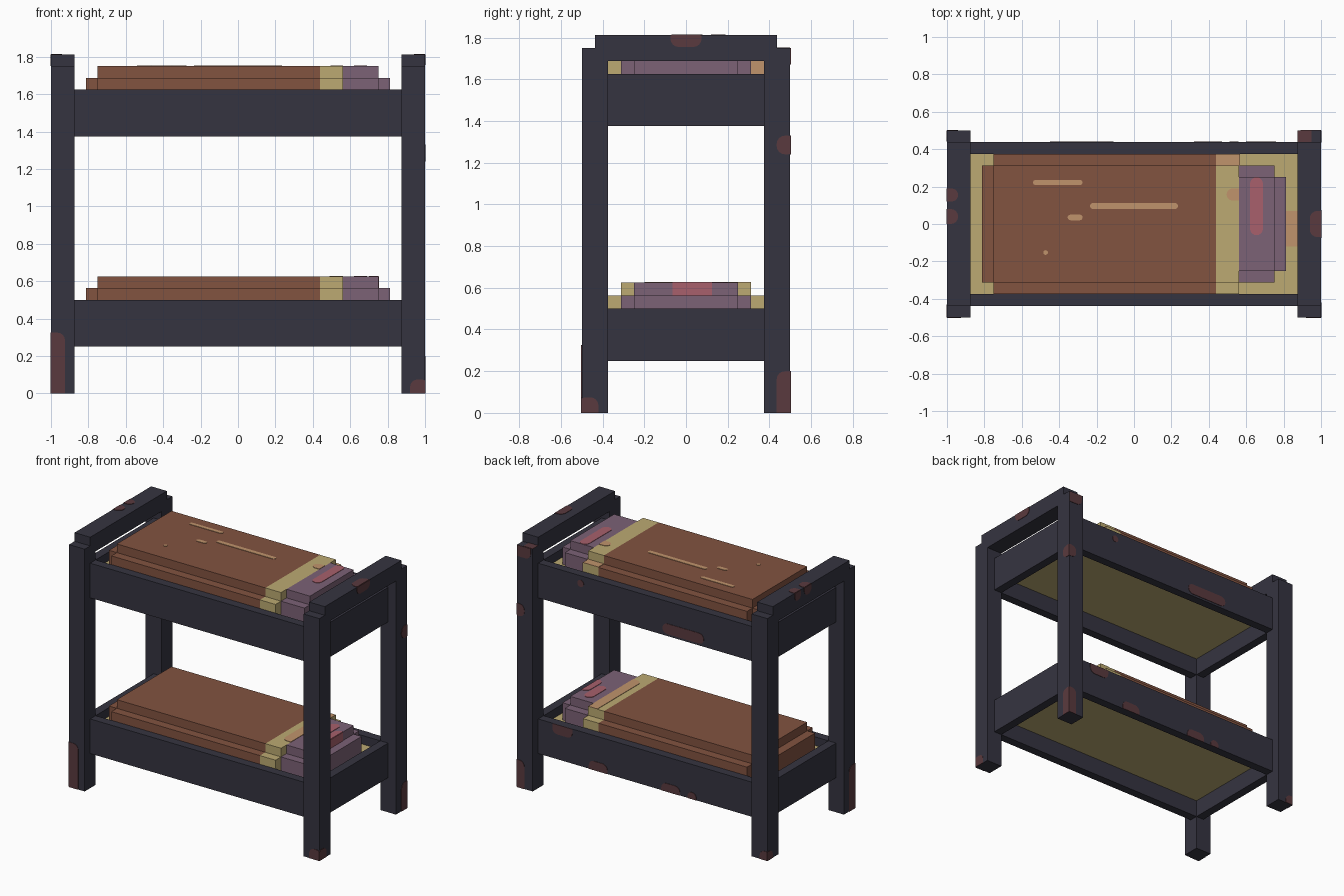
import bpy, bmesh, math

if "Cube" in bpy.data.objects:
    bpy.data.objects.remove(bpy.data.objects["Cube"])

U = 1 / 16  # block size all parts are built on


def make_material(name, rgb):
    lin = [((c / 255 + 0.055) / 1.055) ** 2.4 for c in rgb] + [1]
    m = bpy.data.materials.new(name)
    m.use_nodes = True
    m.diffuse_color = lin
    bsdf = m.node_tree.nodes["Principled BSDF"]
    bsdf.inputs["Base Color"].default_value = lin
    bsdf.inputs["Roughness"].default_value = 0.9
    return m


IRON = make_material("dark iron", (53, 52, 64))
RUST = make_material("rust", (90, 58, 62))
BROWN = make_material("blanket brown", (130, 83, 64))
CREAM = make_material("mattress cream", (188, 170, 114))
PURPLE = make_material("pillow purple", (124, 98, 118))
PINK = make_material("pillow pink", (168, 96, 108))
TAN = make_material("worn tan", (192, 148, 108))


def finish(name, bm, mat):
    bmesh.ops.recalc_face_normals(bm, faces=bm.faces)
    mesh = bpy.data.meshes.new(name)
    bm.to_mesh(mesh)
    bm.free()
    mesh.materials.append(mat)
    obj = bpy.data.objects.new(name, mesh)
    bpy.context.collection.objects.link(obj)


def extrude_outline(bm, points, offset):
    face = bm.faces.new([bm.verts.new(p) for p in points])
    ext = bmesh.ops.extrude_face_region(bm, geom=[face])["geom"]
    verts = [g for g in ext if isinstance(g, bmesh.types.BMVert)]
    bmesh.ops.translate(bm, verts=verts, vec=offset)


def prism(name, half, z0, z1, mat):
    """Upright block; half is the +y half outline in blocks, mirrored to -y."""
    outline = half + [(x, -y) for x, y in reversed(half)]
    bm = bmesh.new()
    extrude_outline(bm, [(x * U, y * U, z0 * U) for x, y in outline], (0, 0, (z1 - z0) * U))
    finish(name, bm, mat)


def box(name, x0, x1, y0, y1, z0, z1, mat):
    bm = bmesh.new()
    pts = [(x0, y0), (x1, y0), (x1, y1), (x0, y1)]
    extrude_outline(bm, [(x * U, y * U, z0 * U) for x, y in pts], (0, 0, (z1 - z0) * U))
    finish(name, bm, mat)


def patches(name, mat, axis, level, sign, bounds, rects):
    """Thin rounded plates (u0, u1, v0, v1) on a face, trimmed to its bounds."""
    bm = bmesh.new()
    for u0, u1, v0, v1 in rects:
        r = min(u1 - u0, v1 - v0, 0.08) / 2
        pts = []
        for k in range(20):
            q = k // 5
            a = math.radians(90 * q + 22.5 * (k % 5))
            cu = u1 - r if q in (0, 3) else u0 + r
            cv = v1 - r if q in (0, 1) else v0 + r
            u = round(min(max(cu + r * math.cos(a), bounds[0]), bounds[1]), 4)
            v = round(min(max(cv + r * math.sin(a), bounds[2]), bounds[3]), 4)
            p = [u, v]
            p.insert(axis, level + sign * 0.003)
            if p not in pts:
                pts.append(p)
        offset = [0, 0, 0]
        offset[axis] = -sign * 0.003
        extrude_outline(bm, pts, offset)
    finish(name, bm, mat)


# Posts and head/foot bars
for side, s in (("left", 1), ("right", -1)):
    x0, x1 = sorted((14 * s, 16 * s))
    for end, e in (("front", -1), ("back", 1)):
        y0, y1 = sorted((6 * e, 8 * e))
        box(f"{end}_{side}_post", x0, x1, y0, y1, 0, 28, IRON)
    box(f"{side}_top_bar", x0, x1, -7, 7, 27, 29, IRON)

# Two identical bunks: rails, mattress, blanket, folded edge and pillow
for level, z in (("lower", 4), ("upper", 22)):
    for side, s in (("left", 1), ("right", -1)):
        x0, x1 = sorted((14 * s, 15 * s))
        box(f"{level}_{side}_end_rail", x0, x1, -6, 6, z, z + 4, IRON)
    for end, e in (("front", -1), ("back", 1)):
        y0, y1 = sorted((6 * e, 7 * e))
        box(f"{level}_{end}_rail", -14, 14, y0, y1, z, z + 4, IRON)
    box(f"{level}_mattress", -14, 14, -6, 6, z + 2, z + 3, CREAM)
    prism(f"{level}_blanket_base", [(-13, 5), (-12, 5), (-12, 6), (7, 6)], z + 3, z + 5, BROWN)
    prism(f"{level}_blanket_top", [(-12, 5), (7, 5)], z + 5, z + 6, BROWN)
    prism(f"{level}_fold_base", [(7, 6), (9, 6)], z + 3, z + 5, CREAM)
    prism(f"{level}_fold_top", [(7, 5), (9, 5)], z + 5, z + 6, CREAM)
    prism(f"{level}_pillow_base", [(9, 5), (12, 5), (12, 4), (13, 4)], z + 3, z + 5, PURPLE)
    prism(f"{level}_pillow_top", [(9, 4), (12, 4)], z + 5, z + 6, PURPLE)
    # Worn spot on the mattress beside the pillow
    patches(f"{level}_mattress_stain", TAN, 2, (z + 3) * U, 1, (0.8125, 0.875, -1, 1),
            [(0.77, 0.92, -0.12, 0.07)])

# Rust on the outer faces of the posts
patches("front_post_rust", RUST, 1, -0.5, -1, (-1, 1, 0, 1.75),
        [(-1.08, -0.925, -0.1, 0.325), (0.92, 1.02, -0.05, 0.075)])
patches("back_post_rust", RUST, 1, 0.5, 1, (-1, 1, 0, 1.75),
        [(0.94, 1.05, -0.1, 0.2), (0.94, 1.04, 1.24, 1.33),
         (0.89, 1.05, 1.67, 1.8), (-1.05, -0.94, -0.05, 0.065)])
patches("left_post_rust", RUST, 0, 1, 1, (-0.5, 0.5, 0, 1.75),
        [(-0.52, -0.42, -0.05, 0.075), (0.435, 0.55, -0.1, 0.2), (0.435, 0.53, 1.24, 1.33)])
patches("right_post_rust", RUST, 0, -1, -1, (-0.5, 0.5, 0, 1.75),
        [(-0.55, -0.43, -0.1, 0.325), (0.44, 0.55, -0.05, 0.065)])
patches("post_top_rust", RUST, 2, 1.75, 1, (0.875, 1, 0.4375, 0.5), [(0.8, 0.95, 0.38, 0.56)])

# Rust on the top bars
patches("left_bar_side_rust", RUST, 0, 1, 1, (-0.4, 0.4, 1.69, 1.8125),
        [(-0.075, 0.075, 1.755, 1.86)])
patches("right_bar_side_rust", RUST, 0, -1, -1, (-0.4, 0.4, 1.69, 1.8125),
        [(0.0, 0.08, 1.75, 1.86), (0.12, 0.19, 1.75, 1.86)])
patches("bar_top_rust", RUST, 2, 1.8125, 1, (-1, 1, -0.4, 0.4),
        [(0.94, 1.05, -0.07, 0.07), (-1.05, -0.94, 0.0, 0.08), (-1.05, -0.94, 0.12, 0.19)])

# Rust on the back rails
patches("upper_back_rail_rust", RUST, 1, 0.4375, 1, (-0.875, 0.875, 1.375, 1.625),
        [(-0.45, -0.12, 1.39, 1.465), (0.51, 0.56, 1.545, 1.595)])
patches("lower_back_rail_rust", RUST, 1, 0.4375, 1, (-0.875, 0.875, 0.25, 0.5),
        [(0.32, 0.47, 0.2, 0.315), (0.6, 0.76, 0.43, 0.55),
         (-0.26, -0.11, 0.2, 0.31), (-0.39, -0.32, 0.2, 0.3)])

# Worn marks on the bedding
patches("upper_blanket_marks", TAN, 2, 1.75, 1, (-0.75, 0.4375, -0.3125, 0.3125),
        [(-0.54, -0.275, 0.208, 0.236), (-0.235, 0.235, 0.08, 0.112),
         (-0.355, -0.275, 0.02, 0.05), (-0.485, -0.46, -0.165, -0.14)])
patches("upper_fold_mark", TAN, 2, 1.75, 1, (0.4375, 0.5625, -0.3125, 0.3125),
        [(0.495, 0.6, 0.125, 0.19)])
patches("upper_fold_step_mark", TAN, 2, 1.6875, 1, (0.4375, 0.5625, 0.3125, 0.375),
        [(0.38, 0.62, 0.26, 0.43)])
patches("upper_fold_end_mark", TAN, 0, 0.5625, 1, (0.3125, 0.375, 1.625, 1.6875),
        [(0.25, 0.45, 1.55, 1.75)])
patches("lower_fold_mark", TAN, 2, 0.625, 1, (0.4375, 0.5625, -0.3125, 0.3125),
        [(0.49, 0.62, -0.2, 0.36)])
patches("upper_pillow_mark", PINK, 2, 1.75, 1, (0.5625, 0.75, -0.25, 0.25),
        [(0.62, 0.69, -0.06, 0.25)])
patches("lower_pillow_mark", PINK, 2, 0.625, 1, (0.5625, 0.75, -0.25, 0.25),
        [(0.62, 0.69, 0.0, 0.2), (0.7, 0.8, -0.065, 0.125)])
patches("lower_pillow_end_mark", PINK, 0, 0.75, 1, (-0.25, 0.25, 0.5625, 0.625),
        [(-0.065, 0.125, 0.5, 0.68)])
